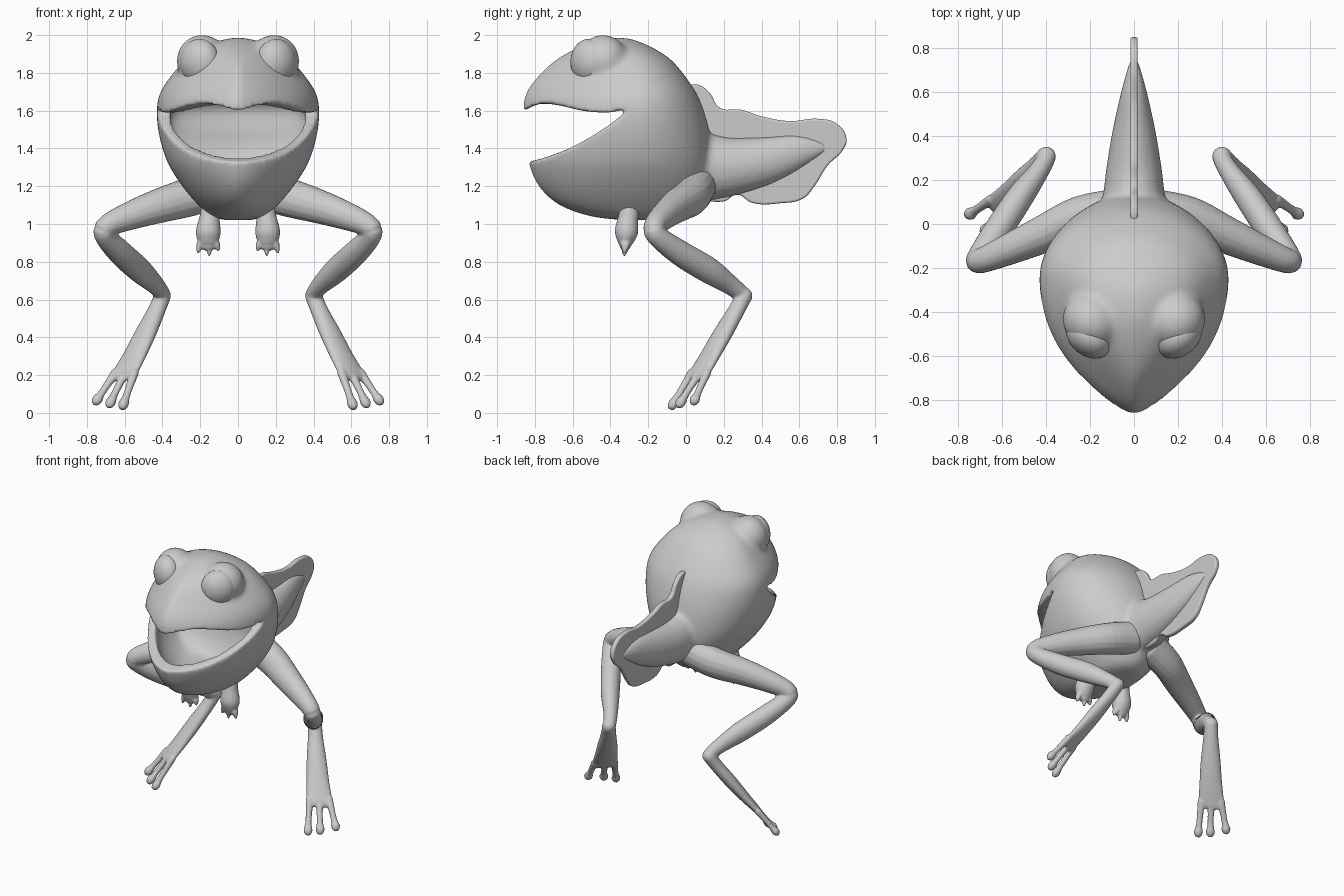
import bpy, bmesh, math
from mathutils import Vector, Matrix, Euler

if "Cube" in bpy.data.objects:
    bpy.data.objects.remove(bpy.data.objects["Cube"])


def smooth_rows(rows, n=5):
    """Catmull-Rom through rows of numbers."""
    out = []
    for i in range(len(rows) - 1):
        p = [rows[max(0, min(len(rows) - 1, i + k))] for k in (-1, 0, 1, 2)]
        for j in range(n):
            t = j / n
            out.append([0.5 * (2 * b + (c - a) * t + (2 * a - 5 * b + 4 * c - d) * t * t
                               + (3 * b - a - 3 * c + d) * t ** 3) for a, b, c, d in zip(*p)])
    return out + [list(rows[-1])]


def loft(bm, rings):
    vs = [[bm.verts.new(c) for c in r] for r in rings]
    n = len(vs[0])
    for a, b in zip(vs, vs[1:]):
        for i in range(n):
            bm.faces.new((a[i], a[(i + 1) % n], b[(i + 1) % n], b[i]))
    bm.faces.new(vs[0][::-1])
    bm.faces.new(vs[-1])


def head_shape(bm, rows, n=64):
    """Stack of horizontal sections: z, front y, back y, widest y, half width, front pointedness."""
    rings = []
    for z, yf, yb, yc, w, p in smooth_rows(rows):
        ring = []
        for i in range(n):
            a = math.tau * i / n
            c, s = math.cos(a), math.sin(a)
            if s < 0:
                ring.append((w * math.copysign(abs(c) ** (2 * p), c), yc + (yc - yf) * s, z))
            else:
                ring.append((w * c, yc + (yb - yc) * s, z))
        rings.append(ring)
    loft(bm, rings)


def tube(bm, pts, side, n=16):
    """Limb through points x, y, z, radius along side, radius across; rounded ends."""
    rows = smooth_rows(pts)
    side = Vector(side)
    rings = []
    for i, r in enumerate(rows):
        t = (Vector(rows[min(i + 1, len(rows) - 1)][:3]) - Vector(rows[max(i - 1, 0)][:3])).normalized()
        u = (side - t * side.dot(t)).normalized()
        v = t.cross(u)
        ends = []
        if i == 0:
            ends = [(-.8, .4), (-.5, .8)]
        ring = lambda k, off: [Vector(r[:3]) + t * off + k * (u * r[3] * math.cos(math.tau * j / n)
                               + v * r[4] * math.sin(math.tau * j / n)) for j in range(n)]
        m = min(r[3], r[4])
        rings += [ring(k, o * m) for o, k in ends] + [ring(1, 0)]
        if i == len(rows) - 1:
            rings += [ring(.8, .5 * m), ring(.4, .85 * m)]
    loft(bm, rings)


def ball(bm, loc, size, turn=0):
    bmesh.ops.create_uvsphere(bm, u_segments=40, v_segments=24, radius=1,
                              matrix=Matrix.LocRotScale(Vector(loc), Euler((0, 0, turn)), Vector(size)))


def make(name, bm):
    bmesh.ops.recalc_face_normals(bm, faces=bm.faces)
    me = bpy.data.meshes.new(name)
    bm.to_mesh(me)
    bm.free()
    for f in me.polygons:
        f.use_smooth = True
    ob = bpy.data.objects.new(name, me)
    bpy.context.collection.objects.link(ob)
    return ob


def fuse(ob, voxel, times):
    m = ob.modifiers.new("fuse", 'REMESH')
    m.mode, m.voxel_size, m.use_smooth_shade = 'VOXEL', voxel, True
    if times:
        s = ob.modifiers.new("soften", 'SMOOTH')
        s.factor, s.iterations = .5, times


def mirror(ob):
    ob.modifiers.new("mirror", 'MIRROR')


# Head and body, with brow bumps and tail root
bm = bmesh.new()
head_shape(bm, [(1.02, -.32, -.05, -.2, .06, .5), (1.04, -.5, .02, -.24, .14, .5), (1.1, -.67, .08, -.25, .21, .55),
                (1.2, -.78, .125, -.25, .295, .6), (1.33, -.835, .14, -.25, .375, .62),
                (1.48, -.85, .125, -.25, .42, .7), (1.61, -.865, .09, -.25, .43, .75),
                (1.7, -.845, .05, -.25, .41, .8), (1.79, -.78, -.01, -.26, .35, .85),
                (1.87, -.69, -.08, -.28, .28, .8), (1.93, -.58, -.17, -.32, .2, .6),
                (1.97, -.48, -.26, -.35, .1, .5), (1.985, -.42, -.32, -.37, .03, .5)])
TURN = math.radians(37.7)
for s in (-1, 1):
    ball(bm, (s * .19, -.44, 1.862), (.138, .13, .14), s * TURN)
tube(bm, [(0, -.05, 1.3, .19, .2), (0, .12, 1.3, .145, .18), (0, .25, 1.305, .128, .155), (0, .42, 1.335, .1, .13),
          (0, .6, 1.385, .06, .09), (0, .74, 1.405, .022, .03)], (1, 0, 0))
body = make("head_and_body", bm)

# Mouth opening: side profile pushed across the head
bm = bmesh.new()
prof = smooth_rows([(-1.1, 1.5), (-1, 1.57), (-.86, 1.6), (-.78, 1.635), (-.68, 1.63), (-.55, 1.6), (-.42, 1.59),
                    (-.34, 1.605), (-.29, 1.625), (-.33, 1.585), (-.42, 1.515), (-.55, 1.435), (-.68, 1.375),
                    (-.83, 1.33), (-1, 1.31)], 3)
loft(bm, [[(x, y, z) for y, z in prof] for x in (-.7, .7)])
opening = make("mouth_opening_cutter", bm)
# Hollow inside the jaws
bm = bmesh.new()
head_shape(bm, [(1.2, -.5, -.3, -.38, .08, .5), (1.22, -.6, -.25, -.35, .17, .55), (1.3, -.72, -.2, -.3, .27, .6),
                (1.4, -.775, -.17, -.28, .33, .65), (1.5, -.78, -.17, -.28, .36, .7),
                (1.6, -.76, -.17, -.28, .35, .75), (1.66, -.68, -.22, -.3, .28, .7), (1.69, -.5, -.3, -.4, .12, .5)])
hollow = make("mouth_hollow_cutter", bm)

fuse(body, .014, 6)
for cutter in (opening, hollow):
    cutter.hide_render = True
    cutter.hide_set(True)
    b = body.modifiers.new("cut", 'BOOLEAN')
    b.object, b.operation, b.solver = cutter, 'DIFFERENCE', 'EXACT'
fuse(body, .012, 5)

# Eyeballs
for s, label in ((-1, "left"), (1, "right")):
    bm = bmesh.new()
    ball(bm, (s * .203, -.513, 1.858), (.115, .088, .122), s * TURN)
    make("eyeball_" + label, bm)

# Hind legs with three toes
bm = bmesh.new()
tube(bm, [(.08, .06, 1.2, .11, .1), (.25, .03, 1.145, .105, .095), (.42, -.05, 1.095, .092, .085),
          (.58, -.12, 1.04, .075, .07), (.69, -.165, .99, .06, .058), (.705, -.155, .94, .056, .056),
          (.62, -.03, .845, .068, .065), (.52, .12, .755, .07, .062), (.44, .23, .68, .053, .048),
          (.4, .295, .63, .044, .042)], (0, .3, 1))
wide = Vector((.78, .62, 0))
tube(bm, [(.398, .31, .625, .045, .045), (.43, .268, .545, .05, .042), (.49, .195, .42, .066, .042),
          (.55, .125, .3, .076, .034), (.6, .07, .21, .086, .025), (.61, .055, .185, .08, .02)], wide)
for off, tip in ((-.064, (.61, -.075, .036)), (0, (.68, -.035, .045)), (.064, (.752, .042, .06))):
    a = Vector((.598, .072, .215)) + wide * off
    tip = Vector(tip)
    pts = [(*a.lerp(tip, t), r, r * .9) for t, r in ((0, .026), (.5, .021), (.75, .022), (.92, .03), (1, .027))]
    tube(bm, pts, wide, 12)
leg = make("hind_legs", bm)
fuse(leg, .0085, 3)
mirror(leg)

# Tiny front arms with three fingers
bm = bmesh.new()
tube(bm, [(.14, -.29, 1.12, .05, .055), (.15, -.305, 1.04, .053, .053), (.157, -.315, .96, .066, .062),
          (.157, -.32, .91, .056, .045), (.157, -.322, .885, .045, .03)], (1, 0, 0))
for dx, z in ((-.045, .862), (-.004, .836), (.045, .85)):
    tube(bm, [(.157 + dx * .6, -.318, .92, .024, .03), (.157 + dx, -.322, .885, .02, .024),
              (.157 + dx * 1.2, -.326, z, .008, .009)], (1, 0, 0), 10)
arm = make("front_arms", bm)
fuse(arm, .006, 2)
mirror(arm)

# Tail fin: thin rounded sheet
cu = bpy.data.curves.new("tail_fin", 'CURVE')
cu.dimensions, cu.fill_mode = '2D', 'BOTH'
cu.extrude, cu.bevel_depth, cu.offset, cu.bevel_resolution = .006, .011, -.011, 3
outline = [(-.03, 1.7), (.05, 1.74), (.12, 1.7), (.18, 1.615), (.29, 1.605), (.4, 1.57), (.55, 1.545), (.7, 1.557),
           (.8, 1.53), (.85, 1.45), (.83, 1.39), (.75, 1.31), (.68, 1.2), (.62, 1.135), (.5, 1.11), (.35, 1.112),
           (.27, 1.155), (.2, 1.12), (.08, 1.14), (-.03, 1.25)]
sp = cu.splines.new('BEZIER')
sp.bezier_points.add(len(outline) - 1)
for p, (y, z) in zip(sp.bezier_points, outline):
    p.co = (y, z, 0)
    p.handle_left_type = p.handle_right_type = 'AUTO'
sp.use_cyclic_u = True
sp.resolution_u = 6
fin = bpy.data.objects.new("tail_fin", cu)
fin.rotation_euler = (math.pi / 2, 0, math.pi / 2)
bpy.context.collection.objects.link(fin)
